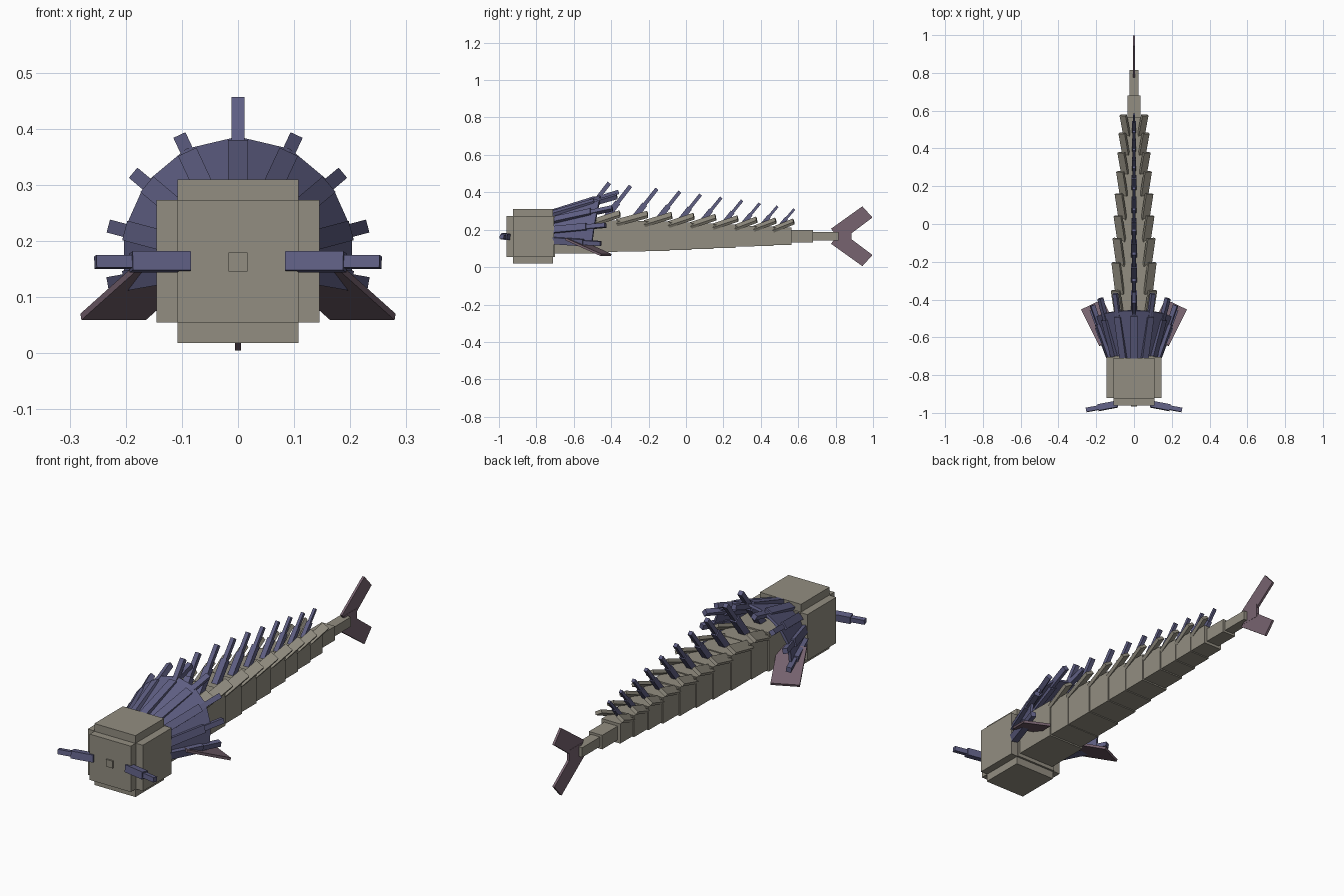
import bpy, math
from mathutils import Vector

cube = bpy.data.objects.get("Cube")
if cube:
    bpy.data.objects.remove(cube)


def material(name, rgb):
    m = bpy.data.materials.new(name)
    m.use_nodes = True
    m.diffuse_color = (*rgb, 1)
    m.node_tree.nodes["Principled BSDF"].inputs["Base Color"].default_value = (*rgb, 1)
    return m


TAN = material("stone_tan", (0.29, 0.27, 0.22))
BLUE = material("slate_blue", (0.115, 0.115, 0.23))
MAUVE = material("dusty_mauve", (0.185, 0.125, 0.16))
MID = 0.165  # height of the body axis


def mesh(name, verts, faces, mat):
    me = bpy.data.meshes.new(name)
    me.from_pydata([tuple(v) for v in verts], [], faces)
    me.materials.append(mat)
    ob = bpy.data.objects.new(name, me)
    bpy.context.collection.objects.link(ob)
    return ob


def bar(name, p, q, w, t, mat, up=(0, 0, 1)):
    """Box from p to q, w wide across and t thick along up."""
    p, q = Vector(p), Vector(q)
    d = (q - p).normalized()
    side = d.cross(Vector(up)).normalized()
    n = side.cross(d)
    ring = [side * (a * w / 2) + n * (b * t / 2) for a, b in ((-1, -1), (1, -1), (1, 1), (-1, 1))]
    faces = [(3, 2, 1, 0), (4, 5, 6, 7)]
    faces += [(i, (i + 1) % 4, (i + 1) % 4 + 4, i + 4) for i in range(4)]
    return mesh(name, [p + r for r in ring] + [q + r for r in ring], faces, mat)


def plate(name, corners, thick, mat):
    ob = mesh(name, corners, [tuple(range(len(corners)))], mat)
    mod = ob.modifiers.new("thickness", "SOLIDIFY")
    mod.thickness, mod.offset = thick, 0
    return ob


def spike(name, p, q, w, split=0.55):
    """Thick lower rod with a thinner tip."""
    p, q = Vector(p), Vector(q)
    m = p.lerp(q, split)
    up = (0, 0, 1) if abs(p.x) < 0.01 else (p.x, 0, p.z - MID)
    bar(name + "_base", p, m, w, w, BLUE, up)
    bar(name + "_tip", p.lerp(q, split - 0.1), q, w * 0.66, w * 0.66, BLUE, up)


# Head: three overlapping blocks and a nose
bar("head_core", (0, -0.925, 0.164), (0, -0.71, 0.164), 0.216, 0.292, TAN)
bar("head_cheeks", (0, -0.922, 0.164), (0, -0.705, 0.164), 0.29, 0.218, TAN)
bar("head_face", (0, -0.96, 0.164), (0, -0.70, 0.164), 0.216, 0.218, TAN)
bar("nose", (0, -0.967, 0.163), (0, -0.95, 0.163), 0.034, 0.034, TAN)

# Body: tapering square segments
ends = [-0.71, -0.485, -0.365, -0.217, -0.088, 0.03, 0.147, 0.265, 0.366, 0.468, 0.564, 0.68, 0.815]
halves = [0.097, 0.09, 0.087, 0.082, 0.077, 0.072, 0.065, 0.059, 0.054, 0.049, 0.035, 0.024]
for i, h in enumerate(halves):
    y0, y1 = ends[i], ends[i + 1]
    bar(f"body_segment_{i}", (0, y0, MID), (0, y1, MID), h * 2, h * 1.9, TAN)
    if i > 9:
        continue
    # Dorsal spikes lean back, shrinking to the tail
    k = 1 - i / 9
    tip = Vector((0, y1 + 0.015 + 0.06 * k, 0.31 + 0.14 * k))
    base = Vector((0, tip.y - 0.09 - 0.07 * k, MID + h * 0.8))
    spike(f"dorsal_spike_{i}", base, tip, 0.02 + 0.014 * k)
    # Flared scales along both top edges
    if i:
        for s, label in ((1, "left"), (-1, "right")):
            bar(f"{label}_scale_{i}", (s * (h - 0.013), y0 - 0.005, MID + h - 0.015),
                (s * (h + 0.008), y1 + 0.012, MID + h + 0.03),
                0.022 + h * 0.3, 0.016, TAN, (s * 0.6, 0, 1))

# Mane: webbed fan of rods around the neck
angles = [math.radians(-10 + 25 * i) for i in range(9)]


def polar(a, r, y):
    return Vector((r * math.cos(a), y, MID + r * math.sin(a)))


inner, outer = [], []
for i, a in enumerate(angles):
    lift = max(0, math.sin(a))
    start = polar(a, 0.125, -0.715)
    end = polar(a, 0.225 + 0.012 * lift, -0.455 + 0.095 * lift)
    spike(f"mane_rod_{i}", start, end, 0.036, 0.65)
    inner.append(polar(a, 0.115, -0.715))
    outer.append(polar(a, 0.195 + 0.015 * lift, -0.50 + 0.045 * lift))
n = len(angles)
web = mesh("mane_web", inner + outer, [(i, i + 1, n + i + 1, n + i) for i in range(n - 1)], BLUE)
web.modifiers.new("thickness", "SOLIDIFY").thickness = 0.012

for s, label in ((1, "left"), (-1, "right")):
    # Whisker horns on the face
    spike(f"{label}_whisker", (s * 0.087, -0.953, 0.163), (s * 0.254, -0.985, 0.163), 0.034, 0.62)
    # Side fins slope down and back
    plate(f"{label}_side_fin", [(s * 0.185, -0.645, 0.15), (s * 0.28, -0.455, 0.065),
                                (s * 0.165, -0.40, 0.065), (s * 0.07, -0.59, 0.15)], 0.012, MAUVE)
    # Forked tail fin
    lobe = [(0.775, 0.04), (0.943, 0.16), (0.997, 0.10), (0.83, -0.025)]
    plate("upper_tail_lobe" if s > 0 else "lower_tail_lobe",
          [(0, y, MID + s * z) for y, z in lobe], 0.011, MAUVE)
bar("tail_centre", (0, 0.79, MID), (0, 0.885, MID), 0.013, 0.065, MAUVE)
